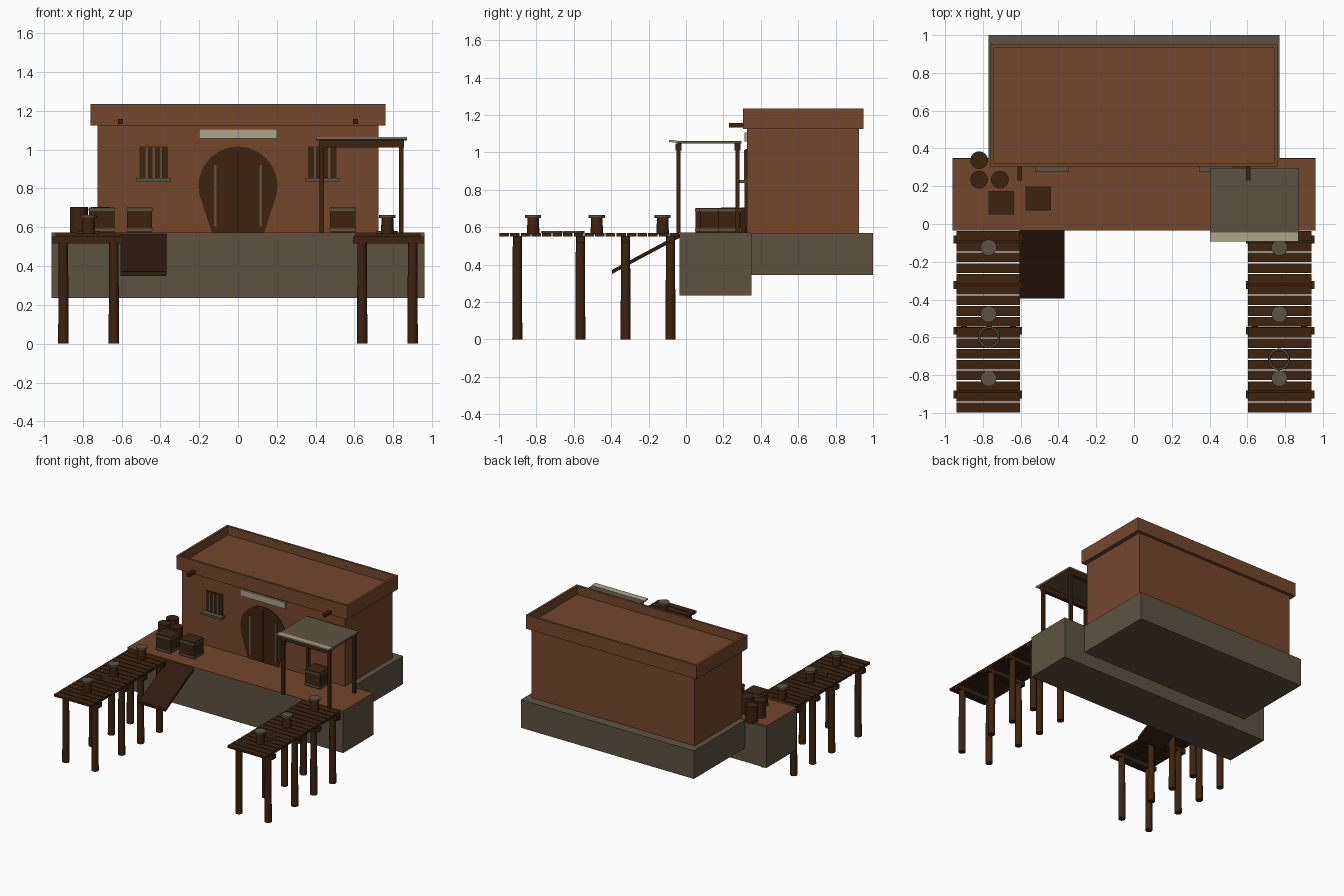
import bpy, bmesh, math
from mathutils import Vector

if "Cube" in bpy.data.objects:
    bpy.data.objects.remove(bpy.data.objects["Cube"])


def material(name, rgb):
    m = bpy.data.materials.new(name)
    m.diffuse_color = (*rgb, 1)
    m.use_nodes = True
    m.node_tree.nodes["Principled BSDF"].inputs["Base Color"].default_value = m.diffuse_color
    return m


CLAY = material("terracotta", (0.175, 0.063, 0.027))
STONE = material("grey_stone", (0.11, 0.086, 0.052))
WOOD = material("brown_wood", (0.047, 0.017, 0.005))
DARK = material("dark_wood", (0.03, 0.011, 0.004))
CREAM = material("pale_cream", (0.41, 0.36, 0.25))


def finish(name, bm, mat):
    bmesh.ops.recalc_face_normals(bm, faces=bm.faces)
    me = bpy.data.meshes.new(name)
    bm.to_mesh(me)
    bm.free()
    me.materials.append(mat)
    ob = bpy.data.objects.new(name, me)
    bpy.context.collection.objects.link(ob)
    return ob


def box(name, x, y, z, mat):
    """Box from (min, max) ranges on each axis."""
    bm = bmesh.new()
    bmesh.ops.create_cube(bm, size=1)
    for v in bm.verts:
        v.co = Vector([r[0] + (c + 0.5) * (r[1] - r[0]) for c, r in zip(v.co, (x, y, z))])
    return finish(name, bm, mat)


def cylinder(name, x, y, z0, z1, r0, r1, mat, sides=16):
    bm = bmesh.new()
    bmesh.ops.create_cone(bm, cap_ends=True, segments=sides, radius1=r0, radius2=r1, depth=z1 - z0)
    bmesh.ops.translate(bm, verts=bm.verts, vec=(x, y, (z0 + z1) / 2))
    ob = finish(name, bm, mat)
    for p in ob.data.polygons:
        p.use_smooth = abs(p.normal.z) < 0.9
    ob.data.set_sharp_from_angle(angle=math.radians(40))
    return ob


def prism(name, pts, axis, a, b, mat):
    """Extrude a 2D outline: axis 'x' takes (y, z) points, axis 'y' takes (x, z)."""
    place = (lambda p, d: (d, p[0], p[1])) if axis == 'x' else (lambda p, d: (p[0], d, p[1]))
    bm = bmesh.new()
    f = bm.faces.new([bm.verts.new(place(p, a)) for p in pts])
    ext = bmesh.ops.extrude_face_region(bm, geom=[f])
    move = Vector(place((0, 0), b - a))
    bmesh.ops.translate(bm, vec=move, verts=[g for g in ext["geom"] if isinstance(g, bmesh.types.BMVert)])
    return finish(name, bm, mat)


# foundation and quay
box("house_foundation", (-0.77, 0.77), (0.345, 1.0), (0.345, 0.57), STONE)
box("quay_block", (-0.96, 0.96), (-0.035, 0.35), (0.235, 0.563), STONE)
box("quay_paving", (-0.96, 0.96), (-0.035, 0.348), (0.563, 0.572), CLAY)

# house with a hollow parapet
box("house_walls", (-0.725, 0.725), (0.325, 0.925), (0.565, 1.13), CLAY)
bm = bmesh.new()
bmesh.ops.create_cube(bm, size=1)
for v in bm.verts:
    v.co = Vector((v.co.x * 1.52, 0.6275 + v.co.y * 0.645, 1.18 + v.co.z * 0.11))
bm.faces.ensure_lookup_table()
top = [max(bm.faces, key=lambda f: f.calc_center_median().z)]
bmesh.ops.inset_region(bm, faces=top, thickness=0.024)
ext = bmesh.ops.extrude_face_region(bm, geom=top)
bmesh.ops.translate(bm, vec=(0, 0, -0.07), verts=[g for g in ext["geom"] if isinstance(g, bmesh.types.BMVert)])
bmesh.ops.delete(bm, geom=top, context='FACES_ONLY')
finish("roof_parapet", bm, CLAY)

# horseshoe door
arc = [math.radians(-15 + 210 * i / 28) for i in range(29)]
outline = [(0.203 * math.cos(t), 0.813 + 0.203 * math.sin(t)) for t in arc]
outline += [(-0.135, 0.572), (0.135, 0.572)]
prism("door", outline, 'y', 0.318, 0.335, WOOD)
box("door_gap", (-0.004, 0.004), (0.315, 0.32), (0.575, 1.0), DARK)
box("name_board", (-0.2, 0.2), (0.313, 0.33), (1.058, 1.107), CREAM)

for s, side in ((-1, "left"), (1, "right")):
    def span(a, b):
        return tuple(sorted((s * a, s * b)))
    box(side + "_door_strap", span(0.11, 0.123), (0.313, 0.32), (0.605, 0.92), STONE)
    # barred windows and roof beam ends
    box(side + "_window", span(0.36, 0.507), (0.318, 0.33), (0.845, 1.017), WOOD)
    for i in range(3):
        cx = 0.4335 + (i - 1) * 0.037
        box(f"{side}_window_bar_{i}", span(cx - 0.006, cx + 0.006), (0.311, 0.32), (0.85, 1.012), STONE)
    box(side + "_window_sill", span(0.345, 0.525), (0.275, 0.33), (0.836, 0.853), STONE)
    box(side + "_roof_beam", span(0.592, 0.618), (0.23, 0.34), (1.133, 1.157), WOOD)

    # pier: planks, cross beams and posts
    n, start, end = 17, -1.0, -0.035
    step = (end - start) / n
    for i in range(n):
        y = start + i * step
        box(f"{side}_pier_plank_{i}", span(0.604, 0.94), (y + 0.003, y + step - 0.003), (0.55, 0.568), WOOD)
    for j, y in enumerate((-0.083, -0.323, -0.565, -0.902)):
        box(f"{side}_pier_beam_{j}", span(0.594, 0.955), (y - 0.021, y + 0.021), (0.517, 0.552), WOOD)
        for k, x in enumerate((0.64, 0.9)):
            cylinder(f"{side}_pier_post_{j}_{k}", s * x, y, 0, 0.55, 0.027, 0.024, WOOD, 12)
    # mooring posts and rope coil
    for j, y in enumerate((-0.125, -0.477, -0.817)):
        cylinder(f"{side}_mooring_post_{j}", s * 0.77, y, 0.56, 0.65, 0.034, 0.03, WOOD)
        cylinder(f"{side}_mooring_cap_{j}", s * 0.77, y, 0.648, 0.664, 0.043, 0.043, STONE)
    bpy.ops.mesh.primitive_torus_add(major_segments=24, minor_segments=8, major_radius=0.052,
                                     minor_radius=0.006, location=(s * 0.768, -0.6 if s < 0 else -0.717, 0.574))
    coil = bpy.context.object
    coil.name = side + "_rope_coil"
    coil.data.materials.append(STONE)
    bpy.ops.object.shade_smooth()

# boarding ramp
prism("boarding_ramp", [(-0.03, 0.567), (-0.395, 0.372), (-0.395, 0.35), (-0.03, 0.545)],
      'x', -0.605, -0.368, DARK)

# canopy
for i, y in enumerate((-0.04, 0.275)):
    for j, x in enumerate((0.432, 0.842)):
        box(f"canopy_post_{i}_{j}", (x - 0.012, x + 0.012), (y - 0.011, y + 0.011), (0.57, 1.04), WOOD)
    box(f"canopy_beam_{i}", (0.418, 0.855), (y - 0.016, y + 0.016), (1.01, 1.047), WOOD)
box("canopy_cover", (0.403, 0.87), (-0.045, 0.297), (1.047, 1.062), STONE)
prism("canopy_fringe", [(-0.045, 1.064), (-0.045, 1.05), (-0.092, 1.056), (-0.092, 1.066)],
      'x', 0.403, 0.87, CREAM)

# crates with bands
for i, (x, y) in enumerate(((-0.702, 0.112), (-0.507, 0.135), (0.54, 0.235))):
    box(f"crate_{i}", (x - 0.065, x + 0.065), (y - 0.06, y + 0.06), (0.57, 0.702), WOOD)
    for j, z in enumerate((0.58, 0.684)):
        box(f"crate_band_{i}_{j}", (x - 0.068, x + 0.068), (y - 0.063, y + 0.063), (z, z + 0.013), STONE)

# barrels
for i, (x, y) in enumerate(((-0.82, 0.338), (-0.82, 0.235), (-0.71, 0.235))):
    cylinder(f"barrel_{i}", x, y, 0.57, 0.705, 0.047, 0.047, WOOD)
